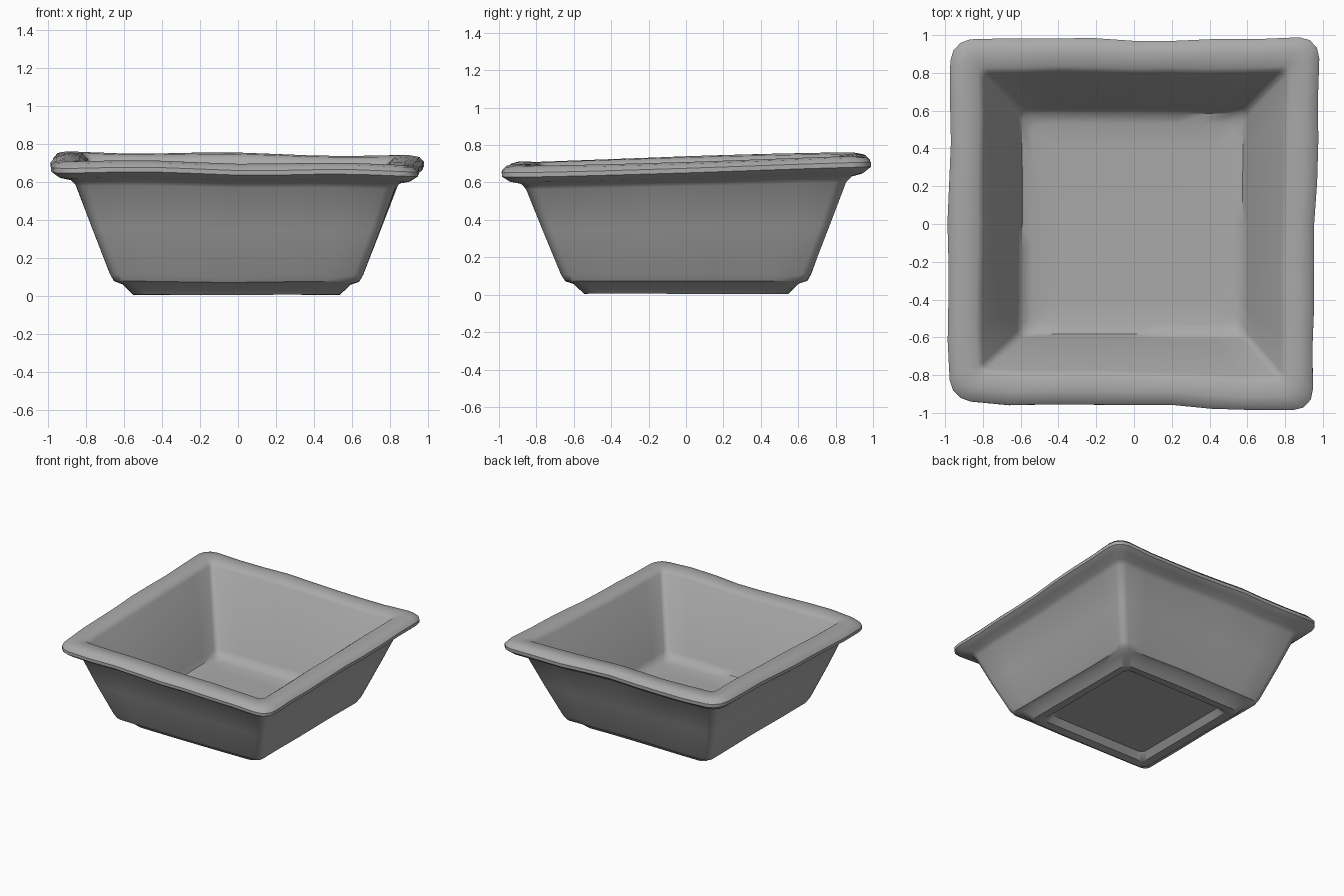
import bpy, bmesh, math
from mathutils import Vector

cube = bpy.data.objects.get("Cube")
if cube:
    bpy.data.objects.remove(cube)

# Single grey finish
grey = bpy.data.materials.new("stone_grey")
grey.use_nodes = True
colour = (0.4, 0.4, 0.4, 1)
grey.diffuse_color = colour
grey.node_tree.nodes["Principled BSDF"].inputs["Base Color"].default_value = colour

SIDE, CORNER = 8, 3


def square_loop(half, radius):
    """Rounded square outline, counter-clockwise, starting on the right side."""
    pts = []
    flat = half - radius
    for k in range(4):
        turn = k * math.pi / 2
        ring = [(half, -flat + 2 * flat * i / SIDE) for i in range(SIDE)]
        ring += [(flat + radius * math.cos(a), flat + radius * math.sin(a))
                 for a in (math.pi / 2 * i / CORNER for i in range(CORNER))]
        c, s = math.cos(turn), math.sin(turn)
        pts += [(x * c - y * s, x * s + y * c) for x, y in ring]
    return pts


def hand_shaped(x, y, z, wave):
    """Slight lean and waviness of a hand-formed pot."""
    h = z / 0.72
    edge = wave * (0.008 * math.sin(5 * x + 3 * y + 1) + 0.005 * math.sin(11 * x - 9 * y))
    nx = x * (1 + edge) - 0.008 + 0.014 * h * y * (x > 0)
    ny = y * (1 + edge) - 0.025 * h * x * (y < 0) + 0.008 * h
    nz = z + h * (0.026 * y - 0.012 * x) + wave * 0.006 * math.sin(6 * x + 2 * y)
    return Vector((nx, ny, nz))


def loft(name, rings):
    bm = bmesh.new()
    loops = []
    for half, z, radius, wave in rings:
        loops.append([bm.verts.new(hand_shaped(x, y, z, wave))
                      for x, y in square_loop(half, radius)])
    n = len(loops[0])
    for a, b in zip(loops, loops[1:]):
        for i in range(n):
            j = (i + 1) % n
            bm.faces.new((a[i], a[j], b[j], b[i]))
    bm.faces.new(loops[0][::-1])
    bm.faces.new(loops[-1])
    mesh = bpy.data.meshes.new(name)
    bm.to_mesh(mesh)
    bm.free()
    mesh.materials.append(grey)
    obj = bpy.data.objects.new(name, mesh)
    bpy.context.collection.objects.link(obj)
    bpy.ops.object.select_all(action='DESELECT')
    obj.select_set(True)
    bpy.context.view_layer.objects.active = obj
    bpy.ops.object.shade_smooth_by_angle(angle=math.radians(40))
    return obj


# Each ring: half width, height, corner radius, waviness
loft("square_planter", [
    # recessed underside and foot
    (0.44, 0.055, 0.04, 0), (0.48, 0.01, 0.05, 0), (0.545, 0.005, 0.06, 0.3),
    (0.60, 0.06, 0.06, 0.5),
    # tapered outer wall
    (0.645, 0.075, 0.05, 0.5), (0.665, 0.11, 0.05, 0.5), (0.76, 0.36, 0.05, 0.3),
    (0.845, 0.59, 0.06, 0.4), (0.87, 0.62, 0.07, 0.8),
    # overhanging rim
    (0.93, 0.635, 0.09, 1), (0.97, 0.665, 0.11, 1), (0.97, 0.69, 0.11, 1),
    (0.945, 0.715, 0.10, 1), (0.90, 0.725, 0.09, 1), (0.82, 0.72, 0.04, 0.8),
    # inner wall and floor
    (0.79, 0.695, 0.03, 0.6), (0.61, 0.17, 0.04, 0.5), (0.585, 0.13, 0.05, 0.3),
    (0.53, 0.112, 0.06, 0), (0.40, 0.11, 0.06, 0),
])
